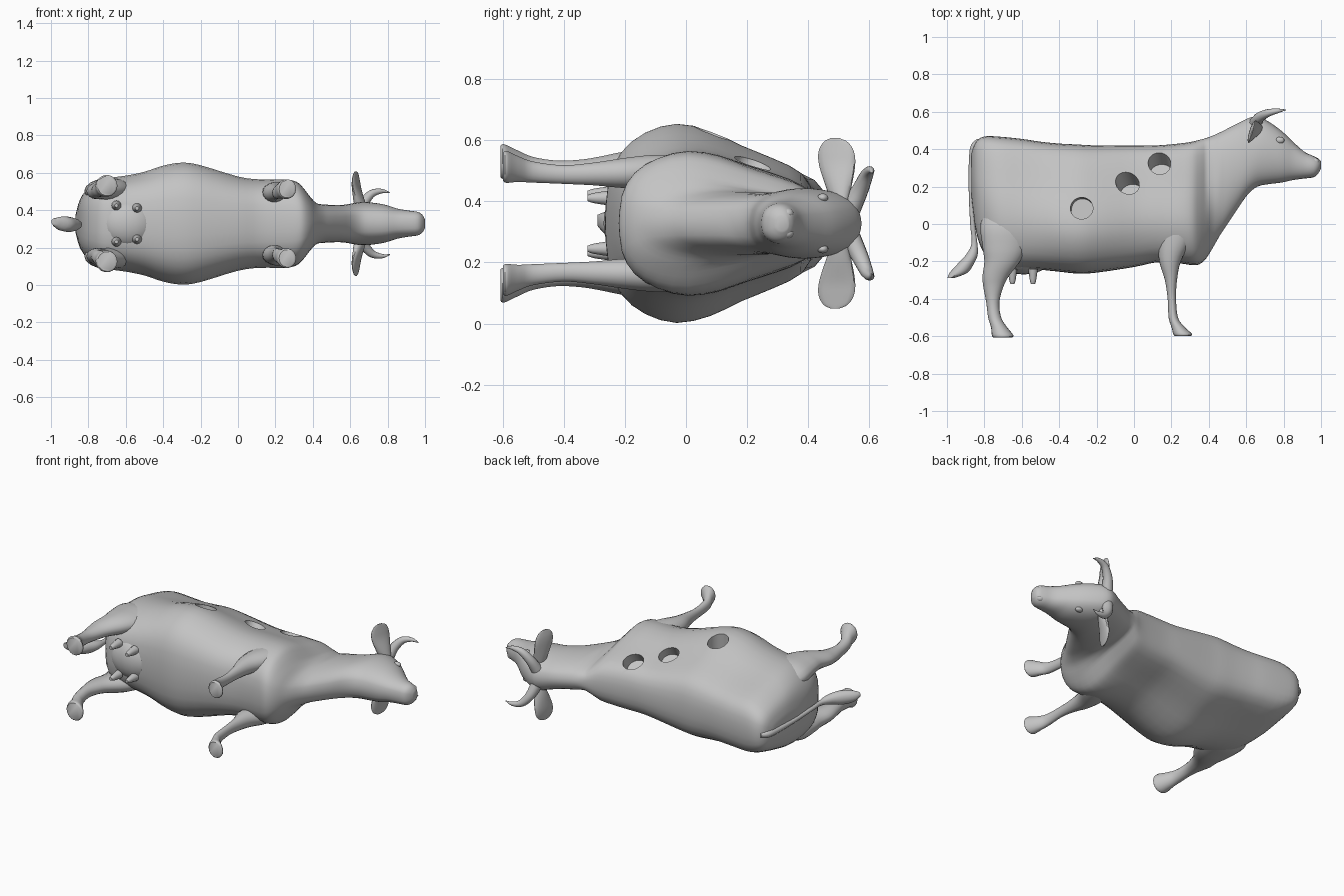
import bpy, bmesh, math
from mathutils import Vector

if "Cube" in bpy.data.objects:
    bpy.data.objects.remove(bpy.data.objects["Cube"], do_unlink=True)

MID = 0.328  # height of the animal's symmetry plane (it lies on its side)
grey = bpy.data.materials.new("plain grey")
grey.use_nodes = True
grey.diffuse_color = (0.55, 0.55, 0.55, 1)
grey.node_tree.nodes["Principled BSDF"].inputs["Base Color"].default_value = (0.55, 0.55, 0.55, 1)


def spline(pts, n):
    """Smooth interpolation through tuples, n steps per span."""
    out = []
    for i in range(len(pts) - 1):
        p0, p1, p2, p3 = (pts[max(0, min(len(pts) - 1, i + k))] for k in (-1, 0, 1, 2))
        for s in range(n):
            t = s / n
            out.append(tuple(b + 0.5 * t * (c - a + t * (2 * a - 5 * b + 4 * c - d + t * (3 * (b - c) + d - a)))
                             for a, b, c, d in zip(p0, p1, p2, p3)))
    return out + [tuple(pts[-1])]


def smooth(ob):
    bpy.ops.object.select_all(action='DESELECT')
    ob.select_set(True)
    bpy.context.view_layer.objects.active = ob
    bpy.ops.object.shade_smooth_by_angle(angle=math.radians(40))


def finish(name, bm):
    bmesh.ops.recalc_face_normals(bm, faces=bm.faces)
    me = bpy.data.meshes.new(name)
    bm.to_mesh(me)
    bm.free()
    me.materials.append(grey)
    ob = bpy.data.objects.new(name, me)
    bpy.context.scene.collection.objects.link(ob)
    smooth(ob)
    return ob


def loft(name, rings):
    bm = bmesh.new()
    loops = [[bm.verts.new(p) for p in ring] for ring in rings]
    n = len(loops[0])
    for a, b in zip(loops, loops[1:]):
        for i in range(n):
            j = (i + 1) % n
            bm.faces.new((a[i], a[j], b[j], b[i]))
    bm.faces.new(loops[0])
    bm.faces.new(loops[-1])
    return finish(name, bm)


def limb(name, stations, side=1, n=18):
    """Stacked ovals along y: (y, x min, x max, sideways offset, sideways radius)."""
    rings = []
    for y, x0, x1, dz, rz in spline(stations, 4):
        rings.append([((x0 + x1) / 2 + (x1 - x0) / 2 * math.cos(2 * math.pi * i / n), y,
                       MID + side * (dz + rz * math.sin(2 * math.pi * i / n))) for i in range(n)])
    return loft(name, rings)


def ball(name, centre, radii):
    bm = bmesh.new()
    bmesh.ops.create_uvsphere(bm, u_segments=20, v_segments=12, radius=1)
    for v in bm.verts:
        v.co = Vector(centre) + Vector(a * b for a, b in zip(v.co, radii))
    return finish(name, bm)


# Trunk, neck and head: (x, top y, bottom y, half width, section: 0 rump, 1 barrel, 2 brisket, 3 oval)
trunk = [(-0.868, 0.38, 0.14, 0.05, 0), (-0.845, 0.44, -0.04, 0.13, 0.2), (-0.80, 0.468, -0.16, 0.192, 0.4),
         (-0.72, 0.467, -0.235, 0.24, 0.5), (-0.60, 0.455, -0.24, 0.258, 0.7), (-0.50, 0.44, -0.245, 0.278, 0.85),
         (-0.40, 0.43, -0.255, 0.31, 1), (-0.30, 0.425, -0.265, 0.326, 1), (-0.20, 0.42, -0.26, 0.312, 1),
         (0.0, 0.42, -0.23, 0.252, 0.95), (0.12, 0.42, -0.205, 0.237, 0.85), (0.24, 0.43, -0.21, 0.237, 1),
         (0.31, 0.44, -0.22, 0.225, 1.3), (0.35, 0.45, -0.215, 0.19, 1.7), (0.385, 0.459, -0.185, 0.145, 2),
         (0.42, 0.472, -0.13, 0.112, 2.6), (0.46, 0.49, -0.06, 0.103, 3), (0.50, 0.51, 0.0, 0.10, 3),
         (0.56, 0.54, 0.09, 0.10, 3), (0.61, 0.565, 0.16, 0.108, 3), (0.66, 0.575, 0.20, 0.115, 3),
         (0.72, 0.547, 0.213, 0.112, 3), (0.79, 0.497, 0.222, 0.10, 3), (0.85, 0.44, 0.235, 0.081, 3),
         (0.91, 0.387, 0.243, 0.07, 3), (0.96, 0.363, 0.25, 0.063, 3), (0.985, 0.35, 0.27, 0.048, 3),
         (0.999, 0.335, 0.295, 0.025, 3)]
rump = [(1, 0), (0.975, 0.4), (0.87, 0.68), (0.6, 0.84), (0.3, 0.94), (0, 1),
        (-0.32, 0.98), (-0.62, 0.9), (-0.86, 0.75), (-0.98, 0.45), (-1, 0)]
barrel = [(1, 0), (0.98, 0.26), (0.87, 0.5), (0.6, 0.65), (0.3, 0.78), (0, 0.93),
          (-0.32, 1), (-0.62, 0.91), (-0.85, 0.71), (-0.97, 0.41), (-1, 0)]
brisket = [(1, 0), (0.98, 0.25), (0.86, 0.45), (0.6, 0.62), (0.3, 0.74), (0, 0.88),
           (-0.32, 1), (-0.62, 0.95), (-0.85, 0.75), (-0.97, 0.42), (-1, 0)]
oval = [(math.cos(i * math.pi / 10), max(0, math.sin(i * math.pi / 10)) ** 0.8) for i in range(11)]
sections = [rump, barrel, brisket, oval, oval]
rings = []
for x, top, bot, w, t in spline(trunk, 3):
    t = min(3, max(0, t))
    first, second, f = sections[int(t)], sections[int(t) + 1], t - int(t)
    half = spline([(a[0] * (1 - f) + b[0] * f, a[1] * (1 - f) + b[1] * f) for a, b in zip(first, second)], 2)
    mid, h = (top + bot) / 2, (top - bot) / 2
    rings.append([(x, mid + h * u, MID + w * s) for u, s in half]
                 + [(x, mid + h * u, MID - w * s) for u, s in half[-2:0:-1]])
body = loft("body", rings)

# Three round holes sunk square to the upper flank: (rim centre, outward axis)
for rim, axis in [((-0.28, 0.085, 0.63), (-0.05, 0.1, 1)),
                  ((-0.035, 0.218, 0.525), (-0.2, 0.55, 0.8)),
                  ((0.135, 0.33, 0.485), (-0.1, 0.6, 0.8))]:
    axis = Vector(axis).normalized()
    bm = bmesh.new()
    bmesh.ops.create_cone(bm, cap_ends=True, segments=32, radius1=0.06, radius2=0.06, depth=0.25)
    turn = axis.to_track_quat('Z', 'Y')
    for v in bm.verts:
        v.co = Vector(rim) + axis * 0.025 + turn @ v.co
    cutter = finish("hole_cutter", bm)
    cutter.hide_render = True
    mod = body.modifiers.new("hole", 'BOOLEAN')
    mod.operation, mod.solver, mod.object = 'DIFFERENCE', 'EXACT', cutter
    bpy.context.view_layer.objects.active = body
    bpy.ops.object.modifier_apply(modifier=mod.name)
    bpy.data.objects.remove(cutter, do_unlink=True)
smooth(body)

hind = [(0.12, -0.77, -0.56, 0.14, 0.04), (0.0, -0.82, -0.54, 0.17, 0.068), (-0.12, -0.81, -0.57, 0.183, 0.06),
        (-0.20, -0.80, -0.61, 0.182, 0.054), (-0.28, -0.81, -0.67, 0.175, 0.045), (-0.34, -0.805, -0.70, 0.17, 0.04),
        (-0.42, -0.79, -0.72, 0.17, 0.036), (-0.50, -0.78, -0.71, 0.18, 0.038), (-0.55, -0.765, -0.68, 0.192, 0.047),
        (-0.595, -0.76, -0.645, 0.202, 0.058), (-0.608, -0.75, -0.655, 0.202, 0.052)]
fore = [(0.10, 0.16, 0.32, 0.13, 0.05), (0.0, 0.13, 0.34, 0.16, 0.06), (-0.10, 0.13, 0.30, 0.17, 0.055),
        (-0.20, 0.135, 0.25, 0.165, 0.05), (-0.30, 0.165, 0.23, 0.162, 0.038), (-0.40, 0.18, 0.225, 0.16, 0.031),
        (-0.50, 0.185, 0.235, 0.168, 0.035), (-0.55, 0.20, 0.27, 0.178, 0.043),
        (-0.588, 0.21, 0.31, 0.185, 0.053), (-0.60, 0.22, 0.30, 0.185, 0.046)]
# Ear: (sideways offset, x, y, x radius, y radius)
ear = [(0.06, 0.662, 0.505, 0.03, 0.025), (0.12, 0.648, 0.50, 0.028, 0.042), (0.19, 0.634, 0.495, 0.018, 0.059),
       (0.235, 0.63, 0.492, 0.012, 0.058), (0.266, 0.63, 0.49, 0.006, 0.04), (0.279, 0.63, 0.488, 0.003, 0.014)]
# Horn: (x, y, sideways offset, radius)
horn = [(0.65, 0.54, 0.05, 0.034), (0.672, 0.57, 0.11, 0.028), (0.715, 0.593, 0.16, 0.021),
        (0.77, 0.605, 0.174, 0.012), (0.812, 0.61, 0.165, 0.002)]

for side, label in ((1, "upper"), (-1, "lower")):
    limb(label + "_hind_leg", hind, side)
    limb(label + "_front_leg", fore, side)
    # Ear blades lean forward toward the top
    loft(label + "_ear", [[(x + rx * math.cos(k * math.pi / 8) + 0.3 * ry * math.sin(k * math.pi / 8),
                            y + ry * math.sin(k * math.pi / 8), MID + side * dz)
                           for k in range(16)] for dz, x, y, rx, ry in spline(ear, 4)])
    # Horn rings follow the path direction
    path = spline(horn, 4)
    pts = [Vector((x, y, MID + side * dz)) for x, y, dz, r in path]
    rings = []
    for i, p in enumerate(pts):
        d = (pts[min(i + 1, len(pts) - 1)] - pts[max(i - 1, 0)]).normalized()
        a = d.cross(Vector((0, 1, 0))).normalized()
        b = d.cross(a)
        r = path[i][3]
        rings.append([p + r * (a * math.cos(k * math.pi / 6) + b * math.sin(k * math.pi / 6)) for k in range(12)])
    loft(label + "_horn", rings)
    ball(label + "_eye", (0.78, 0.448, MID + side * 0.084), (0.024, 0.018, 0.014))
    ball(label + "_nostril_bulge", (0.968, 0.333, MID + side * 0.032), (0.022, 0.02, 0.018))
    for x, dz in ((-0.65, 0.097), (-0.54, 0.083)):
        limb(label + "_teat", [(-0.24, x - 0.026, x + 0.026, dz, 0.026), (-0.30, x - 0.017, x + 0.017, dz, 0.017),
                               (-0.322, x - 0.01, x + 0.01, dz, 0.01)], side, 12)

# Udder and tail with its tuft
ball("udder", (-0.59, -0.18, MID), (0.15, 0.09, 0.13))
limb("tail", [(0.455, -0.84, -0.79, 0, 0.015), (0.40, -0.878, -0.835, 0, 0.02), (0.20, -0.884, -0.86, 0, 0.013),
              (0.0, -0.876, -0.85, 0, 0.012), (-0.10, -0.868, -0.838, -0.005, 0.015),
              (-0.16, -0.895, -0.835, -0.005, 0.027), (-0.21, -0.94, -0.855, -0.005, 0.04),
              (-0.26, -0.985, -0.89, 0, 0.038), (-0.29, -0.998, -0.965, 0.01, 0.018)], 1, 12)
